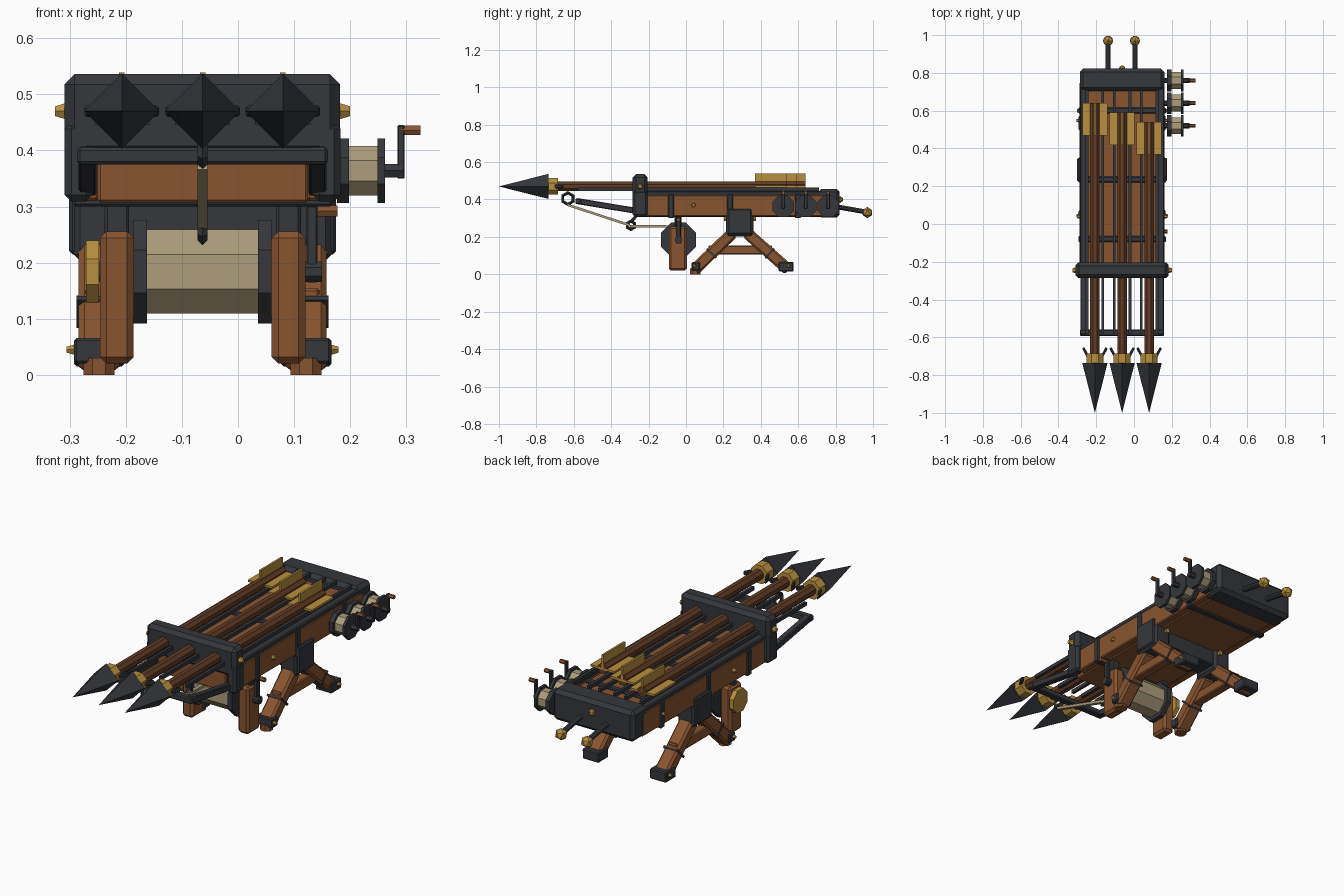
import bpy, bmesh
from math import pi
from mathutils import Vector, Matrix

if "Cube" in bpy.data.objects:
    bpy.data.objects.remove(bpy.data.objects["Cube"])

CX = -0.063                      # centre line of the launcher
BOLT_X = (-0.207, -0.063, 0.08)  # lanes of the three bolts


def material(name, rgb):
    m = bpy.data.materials.new(name)
    m.diffuse_color = (*rgb, 1)
    m.use_nodes = True
    m.node_tree.nodes["Principled BSDF"].inputs["Base Color"].default_value = m.diffuse_color
    return m


WOOD = material("wood", (0.25, 0.09, 0.03))
SHAFT = material("dark_wood", (0.12, 0.045, 0.018))
IRON = material("iron", (0.035, 0.038, 0.045))
GOLD = material("brass", (0.48, 0.28, 0.05))
ROPE = material("rope", (0.42, 0.34, 0.2))


def finish(name, bm, mat, bevel=0):
    me = bpy.data.meshes.new(name)
    bmesh.ops.recalc_face_normals(bm, faces=bm.faces)
    bm.to_mesh(me)
    bm.free()
    me.materials.append(mat)
    ob = bpy.data.objects.new(name, me)
    bpy.context.collection.objects.link(ob)
    if bevel:
        mod = ob.modifiers.new("chamfer", 'BEVEL')
        mod.width, mod.segments = bevel, 1
    return ob


def box(name, x, y, z, mat, bevel=0.005):
    """Box from (min, max) pairs."""
    lo, hi = Vector((x[0], y[0], z[0])), Vector((x[1], y[1], z[1]))
    bm = bmesh.new()
    bmesh.ops.create_cube(bm, size=1, matrix=Matrix.Translation((lo + hi) / 2)
                          @ Matrix.Diagonal((*(hi - lo), 1)))
    return finish(name, bm, mat, bevel)


def frame(a, b):
    """Matrix whose z axis runs a -> b and whose x axis stays level."""
    a, b = Vector(a), Vector(b)
    z = (b - a).normalized()
    x = z.cross(Vector((0, 0, 1)))
    x = x.normalized() if x.length > 1e-4 else Vector((1, 0, 0))
    m = Matrix((x, z.cross(x), z)).transposed().to_4x4()
    m.translation = (a + b) / 2
    return m, (b - a).length


def beam(name, a, b, w, t, mat, bevel=0.004):
    m, length = frame(a, b)
    bm = bmesh.new()
    bmesh.ops.create_cube(bm, size=1, matrix=m @ Matrix.Diagonal((w, t, length, 1)))
    return finish(name, bm, mat, bevel)


def rod(name, a, b, r, mat, n=8, r2=None, turn=None):
    m, length = frame(a, b)
    bm = bmesh.new()
    turn = pi / n if turn is None else turn
    bmesh.ops.create_cone(bm, cap_ends=True, segments=n, radius1=r,
                          radius2=r if r2 is None else r2, depth=length,
                          matrix=m @ Matrix.Rotation(turn, 4, 'Z'))
    return finish(name, bm, mat)


def ball(name, c, r, mat):
    bm = bmesh.new()
    bmesh.ops.create_icosphere(bm, subdivisions=1, radius=r, matrix=Matrix.Translation(c))
    return finish(name, bm, mat)


def ring(name, y, z, r):
    """Hexagonal iron eye lying in the side plane."""
    bpy.ops.mesh.primitive_torus_add(major_segments=6, minor_segments=4, major_radius=r,
                                     minor_radius=0.009, location=(CX, y, z), rotation=(0, pi / 2, 0))
    ob = bpy.context.object
    ob.name = name
    ob.data.materials.append(IRON)


# Main bed with iron bands, rear block and front collar
box("bed", (-0.25, 0.125), (-0.275, 0.75), (0.307, 0.42), WOOD)
for s in (-1, 1):
    x = CX + s * 0.205
    box("side_beam", (x - 0.02, x + 0.02), (-0.22, 0.75), (0.31, 0.425), WOOD)
    box("edge_rail", (x - 0.018, x + 0.018), (-0.22, 0.75), (0.42, 0.445), IRON)
for y in (-0.08, 0.235, 0.6):
    box("iron_band", (CX - 0.232, CX + 0.232), (y - 0.016, y + 0.016), (0.3, 0.43), IRON)
box("rear_block", (-0.287, 0.161), (0.705, 0.822), (0.303, 0.457), IRON, 0.018)
box("front_collar", (-0.309, 0.182), (-0.285, -0.205), (0.39, 0.536), IRON, 0.018)
for s in (-1, 1):
    x = CX + s * 0.221
    box("collar_cheek", (x - 0.025, x + 0.025), (-0.285, -0.205), (0.309, 0.45), IRON, 0.012)
    rod("collar_stud", (CX + s * 0.24, -0.245, 0.47), (CX + s * 0.263, -0.245, 0.47), 0.018, GOLD, 6, 0.01)
    for y in (0.04, 0.6):
        rod("bed_stud", (CX + s * 0.22, y, 0.37), (CX + s * 0.24, y, 0.37), 0.014, GOLD, 6, 0.008)

# Front outrigger: struts, crossbar, pull rope
for s in (-1, 1):
    x = CX + s * 0.205
    beam("outrigger_strut", (x, -0.24, 0.335), (x, -0.585, 0.392), 0.032, 0.032, IRON)
box("outrigger_crossbar", (-0.287, 0.16), (-0.592, -0.558), (0.375, 0.405), IRON)
ring("rope_eye", -0.632, 0.405, 0.031)
ring("rope_guide", -0.295, 0.262, 0.022)
beam("rope_lower", (CX, -0.635, 0.372), (CX, -0.3, 0.262), 0.018, 0.013, ROPE, 0)
beam("rope_to_drum", (CX, -0.3, 0.258), (CX, -0.04, 0.255), 0.018, 0.013, ROPE, 0)
beam("guide_hanger", (CX, -0.295, 0.28), (CX, -0.25, 0.33), 0.016, 0.016, IRON)

# Three bolts with staggered fletching, lane rails alongside
for i, x in enumerate(BOLT_X):
    end = 0.64 - 0.05 * i
    z = 0.47
    rod("bolt_shaft", (x, -0.74, z), (x, end, z), 0.027, SHAFT)
    rod("bolt_head", (x, -0.735, z), (x, -1, z), 0.067, IRON, 4, 0, 0)
    rod("bolt_socket", (x, -0.735, z), (x, -0.685, z), 0.048, GOLD)
    for s in (-1, 1):
        beam("bolt_barb", (x + s * 0.036, -0.705, z), (x + s * 0.062, -0.655, z), 0.014, 0.02, IRON)
        box("lane_rail", (x + s * 0.042 - 0.007, x + s * 0.042 + 0.007), (-0.58, 0.71), (0.445, 0.463), IRON, 0)
        xs = sorted((x, x + s * 0.066))
        box("side_fletching", xs, (end - 0.172, end), (0.464, 0.474), GOLD, 0)
    box("top_fletching", (x - 0.005, x + 0.005), (end - 0.172, end), (z, 0.539), GOLD, 0)

# Three side reels with cranks
for y in (0.52, 0.64, 0.76):
    z = 0.364

    def disc(name, x0, x1, r, mat, n=8):
        rod(name, (x0, y, z), (x1, y, z), r, mat, n)
    disc("reel_axle", 0.14, 0.295, 0.014, IRON, 6)
    disc("reel_inner_flange", 0.176, 0.198, 0.062, IRON)
    disc("reel_spool", 0.198, 0.249, 0.048, ROPE)
    disc("reel_outer_flange", 0.249, 0.262, 0.062, IRON)
    box("reel_crank", (0.284, 0.297), (y - 0.009, y + 0.009), (z - 0.014, 0.445), IRON, 0.002)
    rod("reel_handle", (0.287, y, 0.436), (0.325, y, 0.436), 0.01, WOOD, 6)

# Rear aiming handles
for x in (-0.137, 0.005):
    rod("aim_rod", (x, 0.8, 0.362), (x, 0.965, 0.333), 0.014, IRON)
    ball("aim_knob", (x, 0.97, 0.33), 0.03, GOLD)
ball("rear_stud", (CX, 0.824, 0.4), 0.018, GOLD)

# Main winch between the front posts
WY, WZ = -0.04, 0.184
rod("winch_drum", (-0.163, WY, WZ), (0.037, WY, WZ), 0.081, ROPE)
rod("winch_axle", (-0.265, WY, WZ), (0.15, WY, WZ), 0.02, IRON)
for s in (-1, 1):
    x = CX + s * 0.111
    rod("winch_flange", (x - 0.012, WY, WZ), (x + 0.012, WY, WZ), 0.1, IRON)
    x = CX + s * 0.153
    box("front_post", (x - 0.03, x + 0.03), (-0.092, 0.005), (0.02, 0.256), WOOD, 0.012)
    box("post_bracket", (x - 0.022, x + 0.022), (-0.062, -0.025), (0.24, 0.32), IRON)
rod("winch_wheel", (-0.271, WY, WZ), (-0.248, WY, WZ), 0.06, GOLD)
box("winch_crank", (0.122, 0.142), (WY - 0.012, WY + 0.012), (0.165, 0.302), IRON, 0.003)
rod("winch_handle", (0.13, WY, 0.292), (0.177, WY, 0.292), 0.011, WOOD, 6)

# Rear trestle: hub, splayed legs, iron shoes and braces
box("hub_crossbar", (-0.25, 0.125), (0.235, 0.345), (0.23, 0.315), IRON)
for s in (-1, 1):
    x = CX + s * 0.1845
    box("hub_block", (x - 0.046, x + 0.046), (0.215, 0.36), (0.203, 0.325), IRON, 0.012)
    xp = CX + s * 0.226
    box("hub_plate", (xp - 0.012, xp + 0.012), (0.225, 0.35), (0.215, 0.35), IRON, 0.006)
    for y in (0.21, 0.365):
        rod("hub_stud", (x - s * 0.02, y - 0.008, 0.295), (x - s * 0.02, y + 0.008, 0.295), 0.012, GOLD, 6)
    box("leg_brace", (x - 0.024, x + 0.024), (0.12, 0.46), (0.105, 0.155), WOOD)
    for top, foot in ((0.25, 0.045), (0.325, 0.548)):
        beam("splayed_leg", (x, top, 0.222), (x, foot, 0.024), 0.073, 0.062, WOOD, 0.01)
        d = (foot - top) * 0.22
        beam("leg_strap", (x, foot - d * 1.95, 0.109), (x, foot - d * 2.1, 0.116), 0.08, 0.07, IRON, 0)
        rod("shoe_stud", (x + s * 0.04, foot, 0.045), (x + s * 0.058, foot, 0.045), 0.012, GOLD, 6, 0.006)
    box("front_shoe", (x - 0.045, x + 0.045), (0.03, 0.075), (0.02, 0.066), IRON)
    box("rear_shoe", (x - 0.045, x + 0.045), (0.495, 0.575), (0.015, 0.066), IRON)
    rod("foot_pad", (x, 0.05, 0), (x, 0.05, 0.03), 0.03, WOOD)
